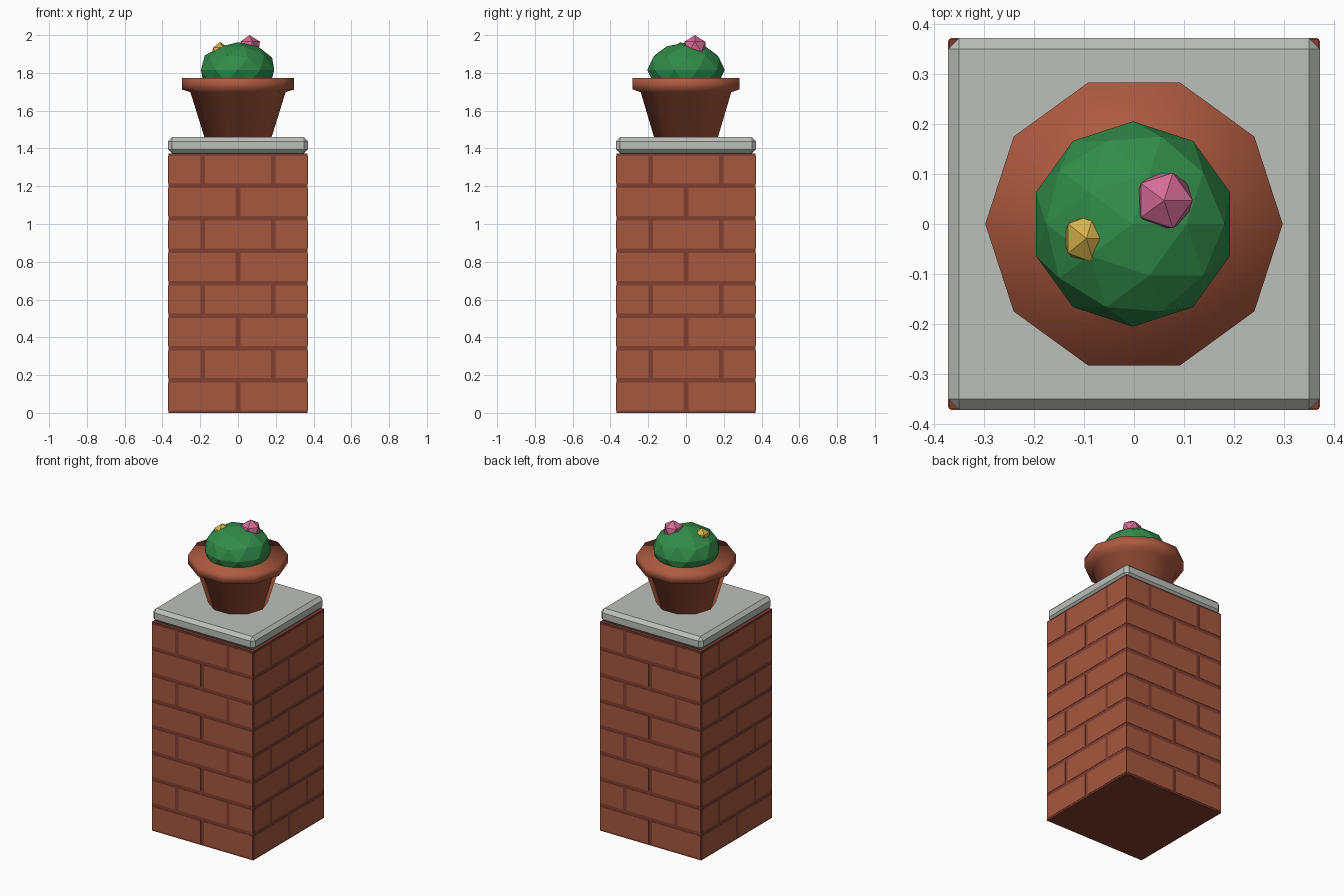
import bpy, bmesh, math
from mathutils import Matrix, Vector

if "Cube" in bpy.data.objects:
    bpy.data.objects.remove(bpy.data.objects["Cube"])


def material(name, rgb):
    lin = [(c / 255 / 12.92) if c < 10 else ((c / 255 + 0.055) / 1.055) ** 2.4 for c in rgb]
    m = bpy.data.materials.new(name)
    m.diffuse_color = (*lin, 1)
    m.use_nodes = True
    m.node_tree.nodes["Principled BSDF"].inputs["Base Color"].default_value = m.diffuse_color
    return m


BRICK = material("brick red", (166, 88, 62))
MORTAR = material("dark mortar", (130, 62, 49))
STONE = material("grey stone", (188, 192, 185))
CLAY = material("terracotta", (174, 90, 64))
GREEN = material("leaf green", (50, 140, 74))
PINK = material("pink bloom", (214, 108, 150))
YELLOW = material("yellow bloom", (214, 178, 76))


def make(name, bm, mat, smooth=False):
    bmesh.ops.recalc_face_normals(bm, faces=bm.faces)
    for f in bm.faces:
        f.smooth = smooth
    me = bpy.data.meshes.new(name)
    bm.to_mesh(me)
    bm.free()
    me.materials.append(mat)
    ob = bpy.data.objects.new(name, me)
    bpy.context.collection.objects.link(ob)
    return ob


def add_box(bm, lo, hi, rot=Matrix()):
    lo, hi = Vector(lo), Vector(hi)
    m = rot @ Matrix.Translation((lo + hi) / 2) @ Matrix.Diagonal((*(hi - lo), 1))
    bmesh.ops.create_cube(bm, size=1, matrix=m)


def blob(name, center, scale, sub, mat):
    bm = bmesh.new()
    m = Matrix.Translation(center) @ Matrix.Diagonal((*scale, 1))
    bmesh.ops.create_icosphere(bm, subdivisions=sub, radius=1, matrix=m)
    return make(name, bm, mat)


# pillar core shows as the mortar
H, CORE, FACE, JOINT, ROWS = 1.373, 0.369, 0.371, 0.024, 8
bm = bmesh.new()
add_box(bm, (-CORE, -CORE, 0), (CORE, CORE, H))
make("pillar_core", bm, MORTAR)

# brick plates, same running bond on all four sides
bm = bmesh.new()
pitch = H / ROWS
edge = 0.366
for side in range(4):
    rot = Matrix.Rotation(side * math.pi / 2, 4, 'Z')
    for row in range(ROWS):
        joints = [0] if row % 2 == 0 else [-0.187, 0.187]
        starts = [-edge] + [j + JOINT / 2 for j in joints]
        ends = [j - JOINT / 2 for j in joints] + [edge]
        for a, b in zip(starts, ends):
            add_box(bm, (a, -FACE, row * pitch + JOINT / 2),
                    (b, -CORE + 0.001, (row + 1) * pitch - JOINT / 2), rot)
make("bricks", bm, BRICK)

# chamfered cap stone
bm = bmesh.new()
add_box(bm, (-0.371, -0.371, H), (0.371, 0.371, 1.46))
bmesh.ops.bevel(bm, geom=bm.edges[:], offset=0.022, segments=1, affect='EDGES')
make("cap_stone", bm, STONE)

# ten-sided pot with a flared rim
bm = bmesh.new()
profile = [(0.178, 1.46), (0.252, 1.698), (0.297, 1.712), (0.297, 1.773)]
rings = [[bm.verts.new((r * math.cos(i * math.tau / 10), r * math.sin(i * math.tau / 10), z))
          for i in range(10)] for r, z in profile]
for lower, upper in zip(rings, rings[1:]):
    for i in range(10):
        j = (i + 1) % 10
        bm.faces.new((lower[i], lower[j], upper[j], upper[i]))
bm.faces.new(rings[0])
bm.faces.new(rings[-1])
make("pot", bm, CLAY, smooth=True)

# plant and blooms
blob("foliage", (-0.002, 0, 1.816), (0.204, 0.205, 0.146), 2, GREEN)
blob("pink_bloom", (0.06, 0.047, 1.937), (0.064, 0.065, 0.063), 1, PINK)
blob("yellow_bloom", (-0.095, -0.029, 1.91), (0.051, 0.056, 0.053), 1, YELLOW)
